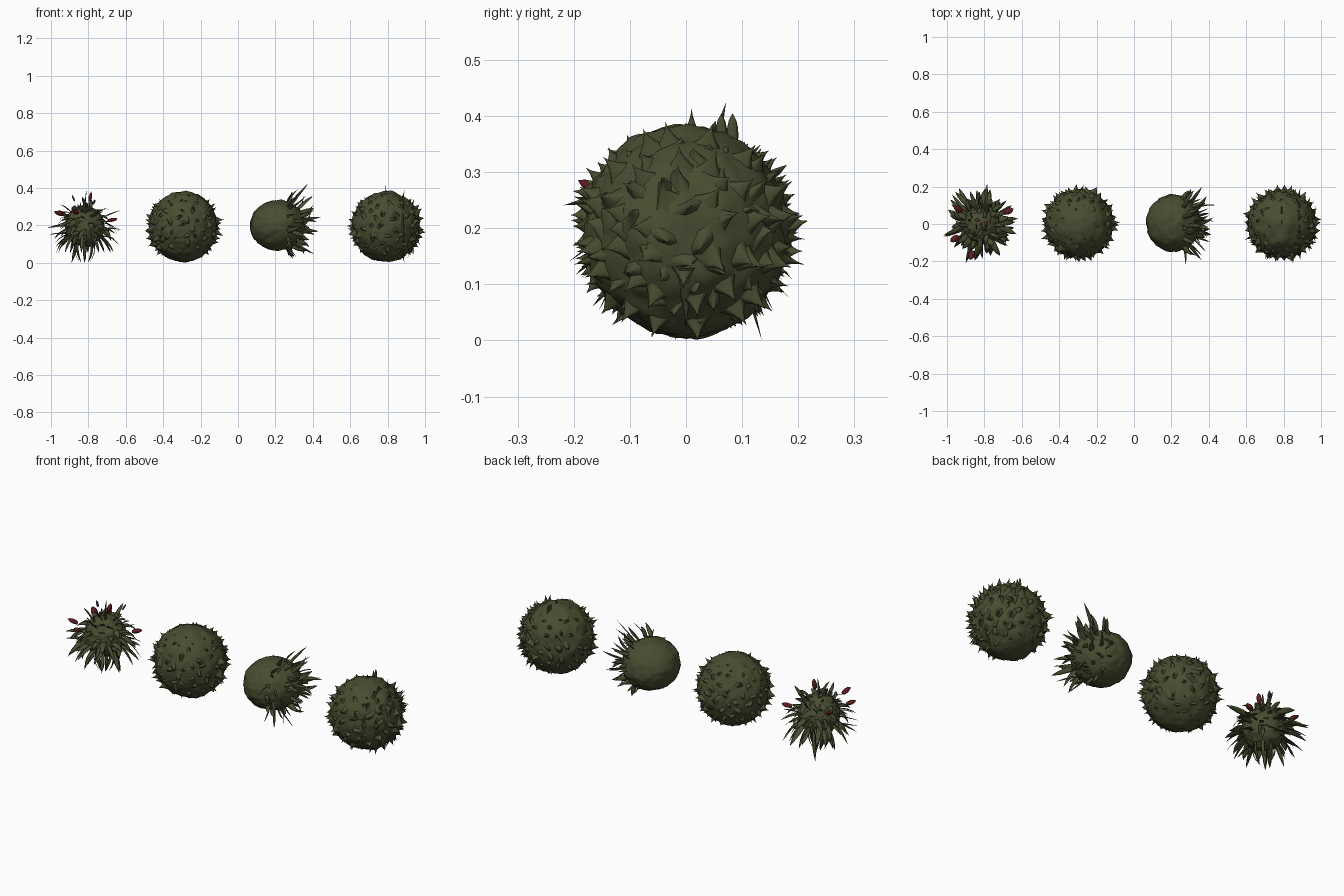
import bpy, bmesh, math, random
from mathutils import Vector, noise

if "Cube" in bpy.data.objects:
    bpy.data.objects.remove(bpy.data.objects["Cube"])

random.seed(7)


def material(name, rgb):
    m = bpy.data.materials.new(name)
    m.diffuse_color = (*rgb, 1)
    m.use_nodes = True
    m.node_tree.nodes["Principled BSDF"].inputs["Base Color"].default_value = m.diffuse_color
    return m


MOSS = material("moss green", (0.066, 0.073, 0.030))
RED = material("dark red", (0.11, 0.012, 0.014))
PLUM = material("plum", (0.06, 0.02, 0.05))
UP = Vector((0, 0, 1))


def finish(bm, name):
    """Turn a bmesh into a smooth object with all three colours available."""
    for v in bm.verts:
        v.co.z = max(v.co.z, 0)
    for f in bm.faces:
        f.smooth = True
    bmesh.ops.recalc_face_normals(bm, faces=bm.faces[:])
    me = bpy.data.meshes.new(name)
    bm.to_mesh(me)
    bm.free()
    for m in (MOSS, RED, PLUM):
        me.materials.append(m)
    ob = bpy.data.objects.new(name, me)
    bpy.context.collection.objects.link(ob)
    return ob


def ball(name, c, size, bump):
    """Lumpy rounded body."""
    bm = bmesh.new()
    bmesh.ops.create_icosphere(bm, subdivisions=5, radius=1)
    for v in bm.verts:
        d = v.co.normalized()
        k = 1 + bump * (noise.noise(d * 3 + c * 5) + 0.8 * noise.noise(d * 8 + c * 3))
        v.co = c + Vector((d.x * size[0], d.y * size[1], d.z * size[2])) * k
    finish(bm, name)


def blade(bm, p, d, length, w, thick, bend=Vector(), leaf=False, side=None, mat=0, segs=5):
    """Tapered spike or leaf along d, curving towards bend."""
    d = d.normalized()
    side = side or d.cross(UP)
    if side.length < 0.05:
        side = Vector((1, 0, 0))
    side = (side - d * side.dot(d)).normalized()
    nrm = side.cross(d)
    rings = []
    for i in range(segs):
        t = i / segs
        prof = (0.45 + 1.5 * t) * (1 - t) ** 0.8 if leaf else (1 - t) ** 1.6
        mid = p + d * length * t + bend * length * t * t
        rings.append([bm.verts.new(mid + side * math.cos(a) * w * prof / 2
                                   + nrm * math.sin(a) * thick * prof / 2)
                      for a in (k * math.tau / 6 for k in range(6))])
    tip = bm.verts.new(p + d * length + bend * length)
    faces = []
    for a, b in zip(rings, rings[1:]):
        faces += [bm.faces.new((a[k], a[k - 1], b[k - 1], b[k])) for k in range(6)]
    faces += [bm.faces.new((rings[-1][k], rings[-1][k - 1], tip)) for k in range(6)]
    for f in faces:
        f.material_index = mat


def rnd_vec():
    return Vector([random.uniform(-1, 1) for _ in range(3)])


def directions(n, jitter):
    """Evenly spread directions, slightly shaken."""
    for i in range(n):
        z = 1 - 2 * (i + 0.5) / n
        r, a = math.sqrt(1 - z * z), i * 2.39996
        v = Vector((r * math.cos(a), r * math.sin(a), z)) + rnd_vec() * jitter
        yield v.normalized()


def spiky(name, c, n):
    """Ball covered with broad, low thorns, flatter near the poles."""
    ball(name + "_body", c, (0.181, 0.181, 0.188), 0.04)
    bm = bmesh.new()
    for d in directions(n, 0.08):
        flat = max(0.0, 1 - abs(d.z) ** 3)
        length = random.uniform(0.04, 0.062) * (0.4 + 0.6 * flat)
        blade(bm, c + d * 0.163, d + rnd_vec() * 0.3, length,
              random.uniform(0.075, 0.11), random.uniform(0.035, 0.06), side=rnd_vec())
    return bm


# Leafy ball with hanging leaves (far left)
c1 = Vector((-0.82, 0, 0.195))
ball("leafy_core", c1, (0.105, 0.108, 0.108), 0.06)
bm = bmesh.new()
for d in directions(125, 0.12):
    if d.z < -0.6:
        continue
    droop = Vector((0, 0, -random.uniform(0.2, 0.8))) + rnd_vec() * 0.25
    blade(bm, c1 + d * 0.09, d + UP * 0.25 + rnd_vec() * 0.35, random.uniform(0.07, 0.115),
          random.uniform(0.028, 0.052), 0.007, droop, True,
          side=d.cross(UP) + rnd_vec() * 0.4)
for k in range(8):      # hanging stalks that meet at the foot
    a = k * math.tau / 8
    d = Vector((math.cos(a), math.sin(a), 0))
    blade(bm, c1 + d * 0.05 - UP * 0.08, d * 0.3 - UP, 0.12, 0.026, 0.008,
          -d * 0.5, True)
for k in range(10):     # outer hanging leaves
    a = k * math.tau / 10 + 0.2
    d = Vector((math.cos(a), math.sin(a), 0))
    blade(bm, c1 + d * 0.09 - UP * 0.05, d * 0.6 - UP * 0.4, 0.08, 0.032, 0.007,
          -UP * 0.6, True)
blade(bm, c1 + UP * 0.1, Vector((0.1, 0, 1)), 0.095, 0.022, 0.008, leaf=True)
finish(bm, "leafy_leaves")

# Red buds and plum tips of the leafy ball
bm = bmesh.new()
for x, y, z in ((0.15, 0.07, 0.035), (-0.14, -0.08, 0.07), (-0.05, -0.17, 0.08),
                (-0.12, 0.08, 0.07), (0.03, 0.0, 0.155)):
    d = Vector((x, y, z))
    blade(bm, c1 + d * 0.85, d, 0.055, 0.05, 0.03, leaf=True, mat=1)
for x, y, z in ((0.05, 0.1, 0.13), (-0.06, 0.02, 0.15)):
    d = Vector((x, y, z))
    blade(bm, c1 + d * 0.9, d, 0.035, 0.022, 0.012, leaf=True, mat=2)
finish(bm, "leafy_buds")

# Thorny ball (second)
finish(spiky("thorny_ball", Vector((-0.293, 0, 0.194)), 150), "thorny_ball_thorns")

# Half-bald ball with a mane of blades towards +x (third)
c3 = Vector((0.212, 0.005, 0.2))
ball("maned_body", c3, (0.146, 0.152, 0.134), 0.04)
bm = bmesh.new()
for d in directions(130, 0.1):
    if d.x < 0.2:
        continue
    aim = d + Vector((0.35, 0, 0)) + rnd_vec() * 0.4
    blade(bm, c3 + d * 0.125, aim, random.uniform(0.065, 0.115),
          random.uniform(0.025, 0.042), 0.009, rnd_vec() * 0.4, True, side=rnd_vec())
for k in range(14):     # long rim blades
    a = k * math.tau / 14
    d = Vector((0.4, math.cos(a), math.sin(a))).normalized()
    blade(bm, c3 + d * 0.13, d + rnd_vec() * 0.3, random.uniform(0.05, 0.085),
          0.034, 0.009, Vector((0.3, 0, 0)), True)
finish(bm, "maned_blades")

# Thorny ball with overlapping flaps on +x and a tuft on top (far right)
c4 = Vector((0.79, 0, 0.194))
bm = spiky("tufted_ball", c4, 140)
for ring, n in ((0.3, 7), (0.6, 12), (0.85, 16)):
    for k in range(n):
        a = (k + random.random() * 0.5) * math.tau / n
        out = Vector((0, math.cos(a), math.sin(a)))
        d = (out * ring + Vector((1, 0, 0)) * math.sqrt(1 - ring * ring)).normalized()
        blade(bm, c4 + d * 0.17, out * 0.8 + d * 0.4, 0.055, 0.075, 0.02,
              side=Vector((0, -math.sin(a), math.cos(a))))
blade(bm, c4 + Vector((0.165, 0, -0.06)), Vector((-0.45, 0, -1)), 0.13, 0.05, 0.03)
blade(bm, c4 + Vector((0, 0.01, 0.16)), UP, 0.06, 0.045, 0.015, side=Vector((0, 1, 0)))
for y in (0.063, 0.083):    # broad tuft made of two touching leaves
    blade(bm, c4 + Vector((0, y, 0.145)), UP, 0.066, 0.03, 0.012, leaf=True,
          side=Vector((0, 1, 0)))
finish(bm, "tufted_ball_thorns")
